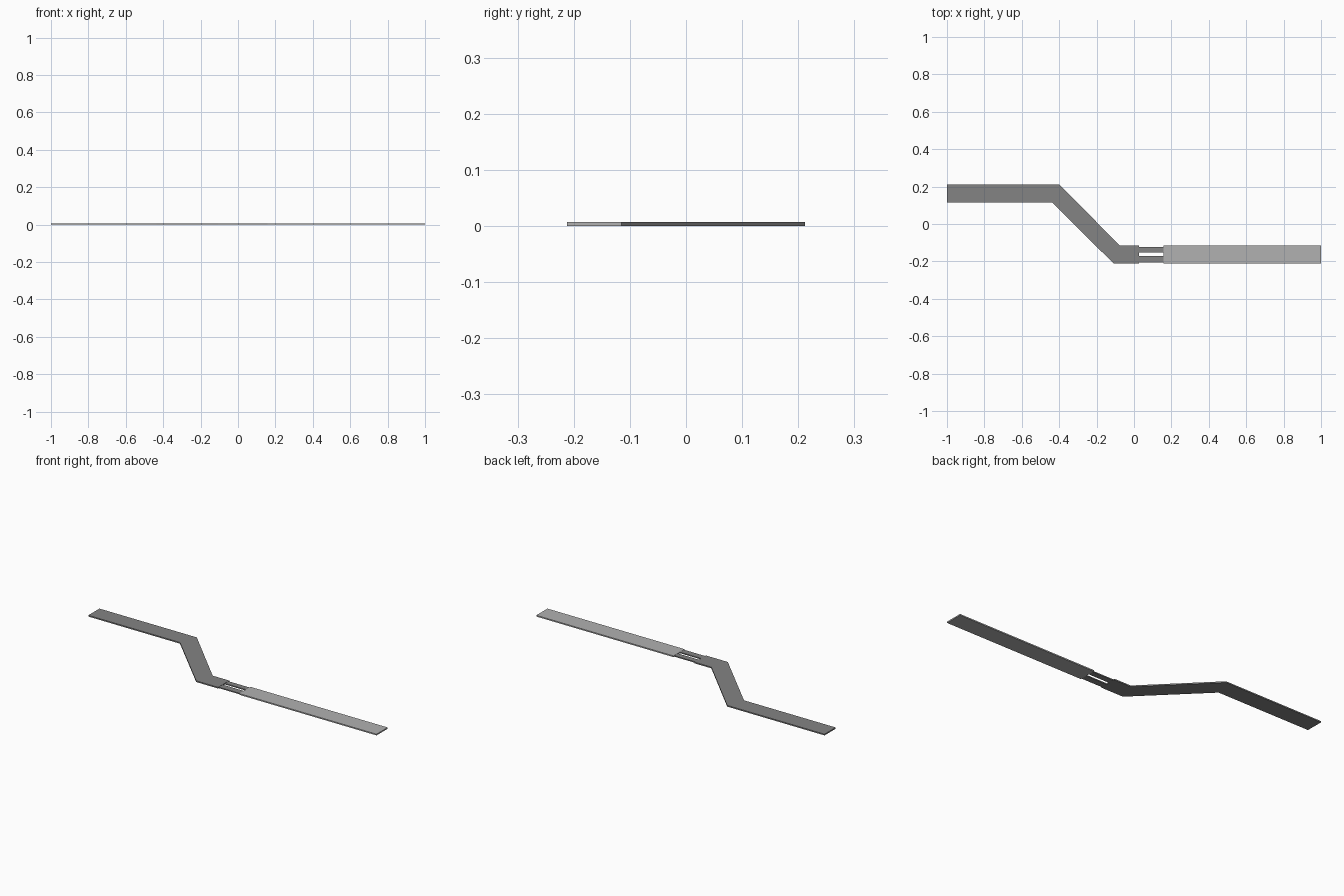
import bpy, bmesh

if "Cube" in bpy.data.objects:
    bpy.data.objects.remove(bpy.data.objects["Cube"])

H = 0.007            # strip thickness
TOP, BOT = -0.115, -0.2125   # edges of the right-hand run


def material(name, value):
    m = bpy.data.materials.new(name)
    m.diffuse_color = (value, value, value, 1)
    m.use_nodes = True
    m.node_tree.nodes["Principled BSDF"].inputs["Base Color"].default_value = m.diffuse_color
    return m


dark = material("dark grey", 0.23)
light = material("light grey", 0.44)


def plate(name, outline, z0, z1, mat):
    """Extrude a flat counter-clockwise outline from z0 to z1."""
    bm = bmesh.new()
    face = bm.faces.new([bm.verts.new((x, y, z0)) for x, y in outline])
    ext = bmesh.ops.extrude_face_region(bm, geom=[face])
    verts = [v for v in ext["geom"] if isinstance(v, bmesh.types.BMVert)]
    bmesh.ops.translate(bm, verts=verts, vec=(0, 0, z1 - z0))
    bmesh.ops.recalc_face_normals(bm, faces=bm.faces)
    mesh = bpy.data.meshes.new(name)
    bm.to_mesh(mesh)
    bm.free()
    mesh.materials.append(mat)
    obj = bpy.data.objects.new(name, mesh)
    bpy.context.collection.objects.link(obj)
    return obj


def rect(x0, x1, y0, y1):
    return [(x0, y0), (x1, y0), (x1, y1), (x0, y1)]


# Cranked strip with two 45 degree bends
plate("cranked_strip", [
    (-1, 0.115), (-0.437, 0.115), (-0.108, BOT), (0.027, BOT),
    (0.027, TOP), (-0.075, TOP), (-0.402, 0.2125), (-1, 0.2125)], 0, H, dark)

# Straight strip
plate("straight_strip", rect(0.157, 1, BOT, TOP), 0, H, light)

# Two narrow bars joining the strips, with a slot between them
for name, y0, y1 in (("upper_link", -0.153, -0.122), ("lower_link", -0.207, -0.172)):
    plate(name, rect(0.027, 0.157, y0, y1), 0, H - 0.001, dark)
